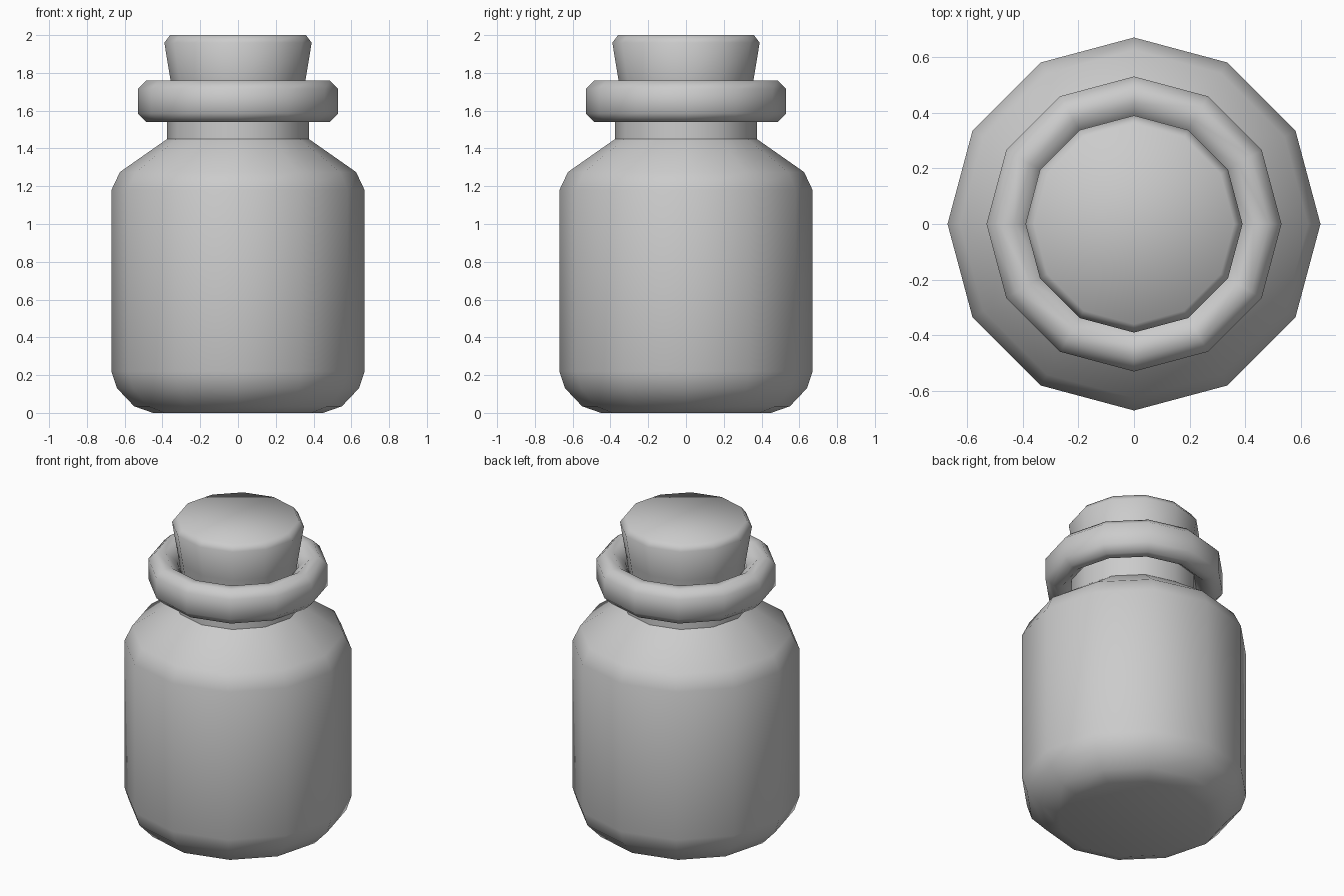
import bpy, bmesh
from math import cos, sin, pi, radians

if "Cube" in bpy.data.objects:
    bpy.data.objects.remove(bpy.data.objects["Cube"])

SIDES = 12


def lathe(name, profile, smooth_angle, closed=False):
    """Revolve (radius, z) points around z; a closed profile gives a ring."""
    bm = bmesh.new()
    rings = [[bm.verts.new((r * cos(2 * pi * i / SIDES), r * sin(2 * pi * i / SIDES), z))
              for i in range(SIDES)] for r, z in profile]
    pairs = list(zip(rings, rings[1:]))
    if closed:
        pairs.append((rings[-1], rings[0]))
    else:
        bm.faces.new(rings[0])
        bm.faces.new(rings[-1])
    for a, b in pairs:
        for i in range(SIDES):
            j = (i + 1) % SIDES
            bm.faces.new((a[i], a[j], b[j], b[i]))
    bmesh.ops.recalc_face_normals(bm, faces=bm.faces)
    mesh = bpy.data.meshes.new(name)
    bm.to_mesh(mesh)
    bm.free()
    obj = bpy.data.objects.new(name, mesh)
    bpy.context.collection.objects.link(obj)
    bpy.ops.object.select_all(action='DESELECT')
    obj.select_set(True)
    bpy.context.view_layer.objects.active = obj
    bpy.ops.object.shade_smooth_by_angle(angle=radians(smooth_angle))
    return obj


# Bottle body with rounded base, sloped shoulder and neck
lathe("bottle_body", [(0.45, 0), (0.55, 0.035), (0.64, 0.13), (0.67, 0.22),
                      (0.67, 1.18), (0.625, 1.275), (0.375, 1.45), (0.375, 1.65)], 50)

# Bevelled lip ring around the neck
lathe("lip_ring", [(0.485, 1.54), (0.53, 1.585), (0.53, 1.715), (0.485, 1.76),
                   (0.43, 1.76), (0.36, 1.70), (0.36, 1.60), (0.43, 1.54)], 60, closed=True)

# Tapered cork stopper with a chamfered top
lathe("cork_stopper", [(0.335, 1.62), (0.357, 1.76), (0.39, 1.96), (0.36, 2.0)], 65)
